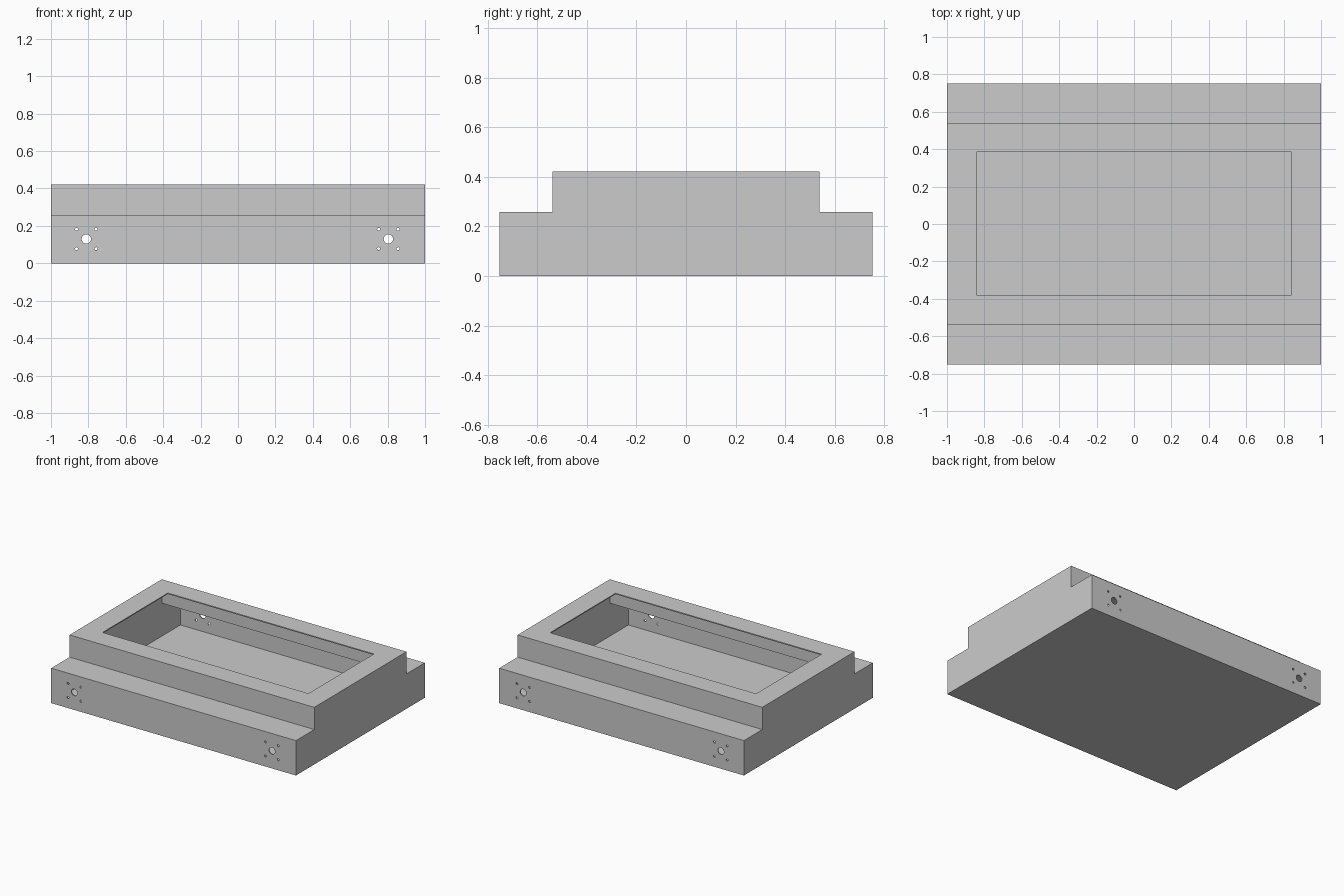
import bpy, bmesh, math
from mathutils import Matrix

if "Cube" in bpy.data.objects:
    bpy.data.objects.remove(bpy.data.objects["Cube"])

T = 0.008                       # sheet thickness
HX, HY, SY = 1.0, 0.752, 0.538  # half length, half depth, half depth of raised part
Z1, Z2 = 0.258, 0.422           # step height, top height


def new_object(name, bm):
    bmesh.ops.recalc_face_normals(bm, faces=bm.faces)
    mesh = bpy.data.meshes.new(name)
    bm.to_mesh(mesh)
    bm.free()
    ob = bpy.data.objects.new(name, mesh)
    bpy.context.collection.objects.link(ob)
    return ob


def stepped_prism(name, inset):
    """Stepped profile in y/z, extruded along x."""
    x, y, s = HX - inset, HY - inset, SY - inset
    lo, mid, top = inset, Z1 - inset, Z2 - inset
    profile = [(-y, lo), (y, lo), (y, mid), (s, mid),
               (s, top), (-s, top), (-s, mid), (-y, mid)]
    bm = bmesh.new()
    face = bm.faces.new([bm.verts.new((-x, py, pz)) for py, pz in profile])
    ext = bmesh.ops.extrude_face_region(bm, geom=[face])
    verts = [g for g in ext["geom"] if isinstance(g, bmesh.types.BMVert)]
    bmesh.ops.translate(bm, verts=verts, vec=(2 * x, 0, 0))
    return new_object(name, bm)


def add_hole(bm, x, z, r, seg):
    m = Matrix.Translation((x, 0, z)) @ Matrix.Rotation(math.pi / 2, 4, 'X')
    bmesh.ops.create_cone(bm, cap_ends=True, segments=seg, radius1=r,
                          radius2=r, depth=2, matrix=m)


# Hollow stepped housing
housing = stepped_prism("housing", 0)
cavity = stepped_prism("cavity_cutter", T)

# Rectangular window in the top
bm = bmesh.new()
bmesh.ops.create_cube(bm, size=1, matrix=Matrix.Translation((0, 0.002, Z2))
                      @ Matrix.Diagonal((1.684, 0.764, 0.1, 1)))
window = new_object("window_cutter", bm)

# Connector holes with four screw holes, through front and back walls
bm = bmesh.new()
for cx in (-0.811, 0.804):
    add_hole(bm, cx, 0.13, 0.025, 32)
    for dx in (-0.052, 0.052):
        for dz in (-0.052, 0.052):
            add_hole(bm, cx + dx, 0.13 + dz, 0.008, 16)
holes = new_object("hole_cutter", bm)

# Cut everything, then remove the cutters
bpy.context.view_layer.objects.active = housing
for cutter in (cavity, window, holes):
    cutter.hide_render = True
    mod = housing.modifiers.new(cutter.name, 'BOOLEAN')
    mod.operation = 'DIFFERENCE'
    mod.solver = 'EXACT'
    mod.object = cutter
    bpy.ops.object.modifier_apply(modifier=mod.name)
    bpy.data.objects.remove(cutter)
